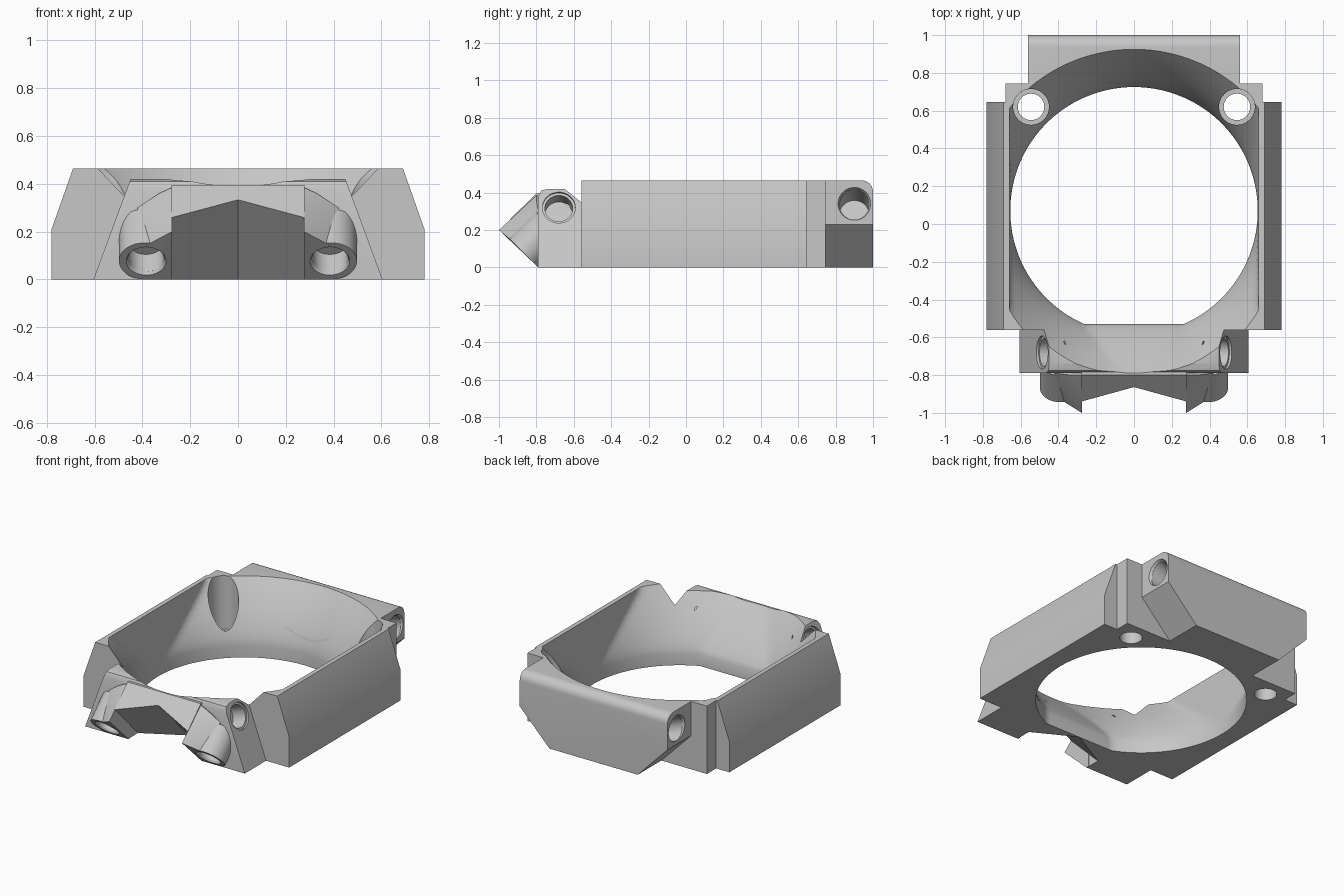
import bpy, bmesh, math
from mathutils import Vector

old = bpy.data.objects.get("Cube")
if old:
    bpy.data.objects.remove(old, do_unlink=True)

grey = bpy.data.materials.new("plain grey")
grey.use_nodes = True
COLOUR = (0.57, 0.57, 0.57, 1)
grey.diffuse_color = COLOUR
grey.node_tree.nodes["Principled BSDF"].inputs["Base Color"].default_value = COLOUR


def finish(name, bm):
    bmesh.ops.recalc_face_normals(bm, faces=bm.faces)
    mesh = bpy.data.meshes.new(name)
    bm.to_mesh(mesh)
    bm.free()
    mesh.materials.append(grey)
    ob = bpy.data.objects.new(name, mesh)
    bpy.context.collection.objects.link(ob)
    return ob


def extrude_y(name, profile, y0, y1):
    """Solid with an x-z outline, swept along y."""
    bm = bmesh.new()
    face = bm.faces.new([bm.verts.new((x, y0, z)) for x, z in profile])
    new = bmesh.ops.extrude_face_region(bm, geom=[face])["geom"]
    verts = [v for v in new if isinstance(v, bmesh.types.BMVert)]
    bmesh.ops.translate(bm, vec=(0, y1 - y0, 0), verts=verts)
    return finish(name, bm)


def hull(name, points):
    bm = bmesh.new()
    for p in points:
        bm.verts.new(p)
    bmesh.ops.convex_hull(bm, input=bm.verts)
    bmesh.ops.dissolve_limit(bm, angle_limit=0.01, verts=bm.verts, edges=bm.edges)
    return finish(name, bm)


def cylinder(name, start, direction, r0, length, r1=None):
    """Cylinder or cone from a start point along a direction."""
    d = Vector(direction).normalized()
    bm = bmesh.new()
    bmesh.ops.create_cone(bm, cap_ends=True, segments=48, radius1=r0,
                          radius2=r1 or r0, depth=length)
    bmesh.ops.rotate(bm, verts=bm.verts, matrix=d.to_track_quat('Z', 'Y').to_matrix())
    bmesh.ops.translate(bm, verts=bm.verts, vec=Vector(start) + d * length / 2)
    return finish(name, bm)


def cut(ob, cutters):
    bpy.context.view_layer.objects.active = ob
    for c in cutters:
        mod = ob.modifiers.new("cut", 'BOOLEAN')
        mod.operation, mod.solver, mod.object = 'DIFFERENCE', 'EXACT', c
        bpy.ops.object.modifier_apply(modifier=mod.name)


def mirrored(outline):
    return outline + [(-x, z) for x, z in reversed(outline)]


# Flared opening: round at the base, widening upward between straight side walls
def opening():
    bm = bmesh.new()
    rings, n = [], 160
    heights = [-0.1, 0.0, 0.08] + [0.08 + 0.385 * i / 14 for i in range(1, 15)] + [0.52]
    for z in heights:
        t = min(max((z - 0.08) / 0.385, 0), 1)
        back = 0.655 + 0.2 * t ** 1.5
        front = 0.655 + 0.265 * t ** 1.3
        front_half = 0.655 + 0.15 * t ** 1.5
        clip = -0.53 - 0.33 * t ** 1.2
        wall = 0.655 + 0.004 * t
        ring = []
        for i in range(n):
            a = math.tau * (i + 0.5) / n
            c, s = math.cos(a), math.sin(a)
            x = (back if s > 0 else front_half) * c
            y = 0.07 + (back if s > 0 else front) * s
            ring.append(bm.verts.new((max(-wall, min(wall, x)), max(y, clip), z)))
        rings.append(ring)
    for lo, hi in zip(rings, rings[1:]):
        for i in range(n):
            j = (i + 1) % n
            bm.faces.new((lo[i], lo[j], hi[j], hi[i]))
    bm.faces.new(rings[0])
    bm.faces.new(rings[-1])
    return finish("opening_cutter", bm)


H = 0.465
funnel = opening()
cutters = [funnel]

# Main frame with sloping side wings
body = extrude_y("main_frame", mirrored([(0.78, 0), (0.78, 0.21), (0.69, H)]), -0.56, 0.645)
rear = extrude_y("rear_frame", mirrored([(0.68, 0), (0.68, H)]), 0.645, 0.745)

# Rear block with chamfered lower corners and a rounded top edge
tail = extrude_y("rear_block", mirrored([(0.335, 0), (0.56, 0.23), (0.56, H)]), 0.745, 1.0)
bm = bmesh.new()
bm.from_mesh(tail.data)
edge = [e for e in bm.edges if all(v.co.y > 0.99 and v.co.z > 0.46 for v in e.verts)]
bmesh.ops.bevel(bm, geom=edge, offset=0.06, segments=6, profile=0.5, affect='EDGES')
bm.to_mesh(tail.data)
bm.free()

# Front block with leaning sides
side = [(-0.56, 0), (-0.79, 0), (-0.79, 0.38), (-0.775, 0.41),
        (-0.74, 0.42), (-0.58, 0.42), (-0.56, 0.405)]
nose = hull("front_block", [(s * (0.605 - 0.37 * z), y, z) for s in (-1, 1) for y, z in side])

# Wedge-shaped brow, hollowed below by a ridged recess
brow = hull("front_brow", [(x, y, z) for x in (-0.278, 0.278) for y, z in
                           [(-0.77, 0), (-0.79, 0), (-1, 0.2), (-0.8, 0.395), (-0.77, 0.395)]])
ears, tubes = [], []
for s, label in ((-1, "right"), (1, "left")):
    recess = hull("recess_cutter", [(x, y, z) for x, shift in ((0, 0), (s * 0.28, -0.152))
                                    for y, z in [(-0.43 + shift, -0.1), (-0.93 + shift, 0.4),
                                                 (-1.3, -0.1), (-1.3, 0.4)]])
    for part in (body, nose, brow):
        cut(part, [recess])

    # Ears and angled tubes beside the recess
    ears.append(hull(label + "_ear", [
        (s * 0.276, -0.77, 0), (s * 0.276, -0.79, 0), (s * 0.276, -1.0, 0.2),
        (s * 0.276, -0.8, 0.385), (s * 0.276, -0.77, 0.37), (s * 0.33, -0.8, 0.36),
        (s * 0.38, -0.79, 0), (s * 0.38, -0.935, 0.145), (s * 0.42, -0.79, 0.3),
        (s * 0.38, -0.77, 0), (s * 0.42, -0.77, 0.3)]))
    tubes.append(cylinder(label + "_tube", (s * 0.39, -0.867, 0.077), (0, 1, 1), 0.108, 0.2))

    # Bores: front tubes, front sides, rear sides and rear corners
    bores = [cylinder("bore_cutter", (s * 0.385, -0.885, 0.059), (0, 1, 1), 0.075, 0.14),
             cylinder("bore_cutter", (s * 0.385, -0.876, 0.068), (0, 1, 1), 0.09, 0.025, 0.075)]
    cut(ears[-1], bores)
    cut(tubes[-1], bores)
    cut(nose, bores[:1])
    inward = (-s, 0, -0.37)
    nose_bores = [cylinder("bore_cutter", (s * 0.587, -0.68, 0.357), inward, 0.074, 0.22),
                  cylinder("bore_cutter", (s * 0.587, -0.68, 0.357), inward, 0.088, 0.12)]
    tail_bores = [cylinder("bore_cutter", (s * 0.6, 0.9, 0.354), inward, 0.078, 0.2),
                  cylinder("bore_cutter", (s * 0.58, 0.9, 0.34), (-s, 0, 0), 0.1, 0.035, 0.078)]
    posts = [cylinder("bore_cutter", (s * 0.545, 0.62, -0.1), (0, 0, 1), 0.07, 0.7),
             cylinder("bore_cutter", (s * 0.545, 0.62, 0.1), (0, 0, 1), 0.095, 0.6)]
    cut(nose, nose_bores)
    cut(tail, tail_bores)
    for part in (body, rear):
        cut(part, posts)
    cutters += [recess] + bores + nose_bores + tail_bores + posts

parts = [body, rear, tail, nose, brow] + ears + tubes
for part in parts:
    cut(part, [funnel])
for c in cutters:
    bpy.data.objects.remove(c, do_unlink=True)

# Smooth curves, crisp edges
for part in parts:
    bpy.ops.object.select_all(action='DESELECT')
    part.select_set(True)
    bpy.context.view_layer.objects.active = part
    bpy.ops.object.shade_smooth_by_angle(angle=math.radians(30))
